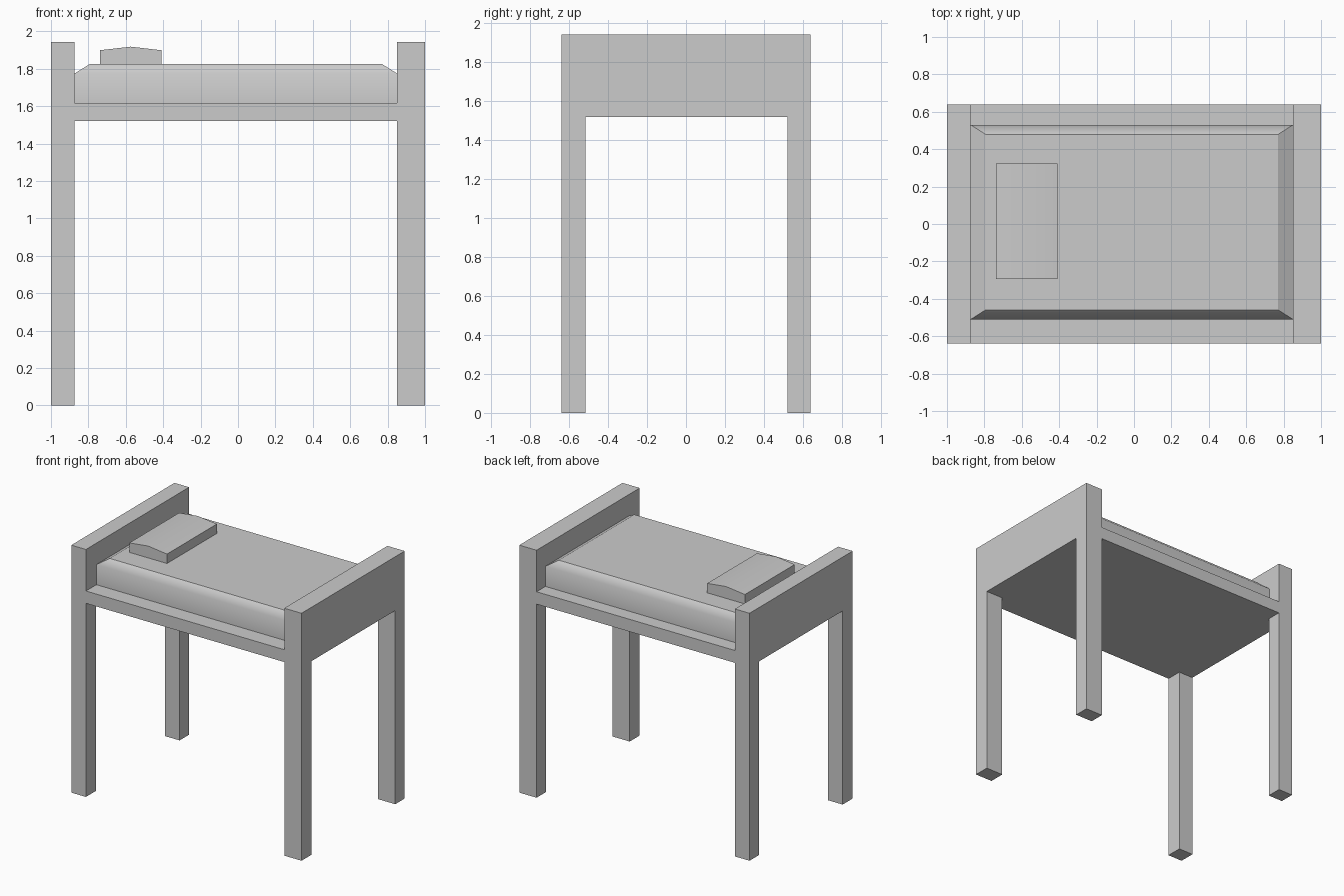
import bpy, bmesh

if "Cube" in bpy.data.objects:
    bpy.data.objects.remove(bpy.data.objects["Cube"])


def finish(name, bm):
    bmesh.ops.recalc_face_normals(bm, faces=bm.faces)
    mesh = bpy.data.meshes.new(name)
    bm.to_mesh(mesh)
    bm.free()
    obj = bpy.data.objects.new(name, mesh)
    bpy.context.collection.objects.link(obj)
    return obj


def prism(name, profile, offset):
    """Closed profile of 3D points extruded along offset."""
    bm = bmesh.new()
    face = bm.faces.new([bm.verts.new(p) for p in profile])
    ext = bmesh.ops.extrude_face_region(bm, geom=[face], use_keep_orig=True)
    moved = [g for g in ext["geom"] if isinstance(g, bmesh.types.BMVert)]
    bmesh.ops.translate(bm, verts=moved, vec=offset)
    return finish(name, bm)


X0, X1, Y = -0.873, 0.85, 0.64          # inner faces of the ends, half width
DECK_Z, DECK_TOP, BED_TOP = 1.52, 1.617, 1.825

# End boards, each with its two legs, as one arch-shaped profile
arch = [(-Y, 0), (-0.515, 0), (-0.515, DECK_Z), (0.522, DECK_Z),
        (0.522, 0), (Y, 0), (Y, 1.943), (-Y, 1.943)]
for name, xa, xb in (("headboard_with_legs", -1.0, X0), ("footboard_with_legs", X1, 1.0)):
    prism(name, [(xa, y, z) for y, z in arch], (xb - xa, 0, 0))

# Flat deck between the ends
prism("bed_deck", [(X0, -Y, DECK_Z), (X1, -Y, DECK_Z), (X1, -Y, DECK_TOP), (X0, -Y, DECK_TOP)],
      (0, 2 * Y, 0))

# Mattress: three stacked rings give straight sides and a chamfered top
bm = bmesh.new()
rings = []
for z, dx, dy in ((DECK_TOP, 0, 0), (1.775, 0, 0), (BED_TOP, 0.08, 0.051)):
    xa, xb, ya, yb = X0 + dx, X1 - dx, -0.51 + dy, 0.53 - dy
    rings.append([bm.verts.new((x, y, z)) for x, y in ((xa, ya), (xb, ya), (xb, yb), (xa, yb))])
for low, high in zip(rings, rings[1:]):
    for i in range(4):
        j = (i + 1) % 4
        face = bm.faces.new((low[i], low[j], high[j], high[i]))
        face.smooth = i % 2 == 0        # long sides roll softly into the chamfer
bm.faces.new(rings[0])
bm.faces.new(rings[-1])
finish("mattress", bm)

# Pillow with a gently crowned top
pillow = prism("pillow", [(-0.738, -0.295, BED_TOP), (-0.41, -0.295, BED_TOP), (-0.41, -0.295, 1.899),
                          (-0.574, -0.295, 1.918), (-0.738, -0.295, 1.899)], (0, 0.618, 0))
bpy.context.view_layer.objects.active = pillow
pillow.select_set(True)
bpy.ops.object.shade_smooth_by_angle()
